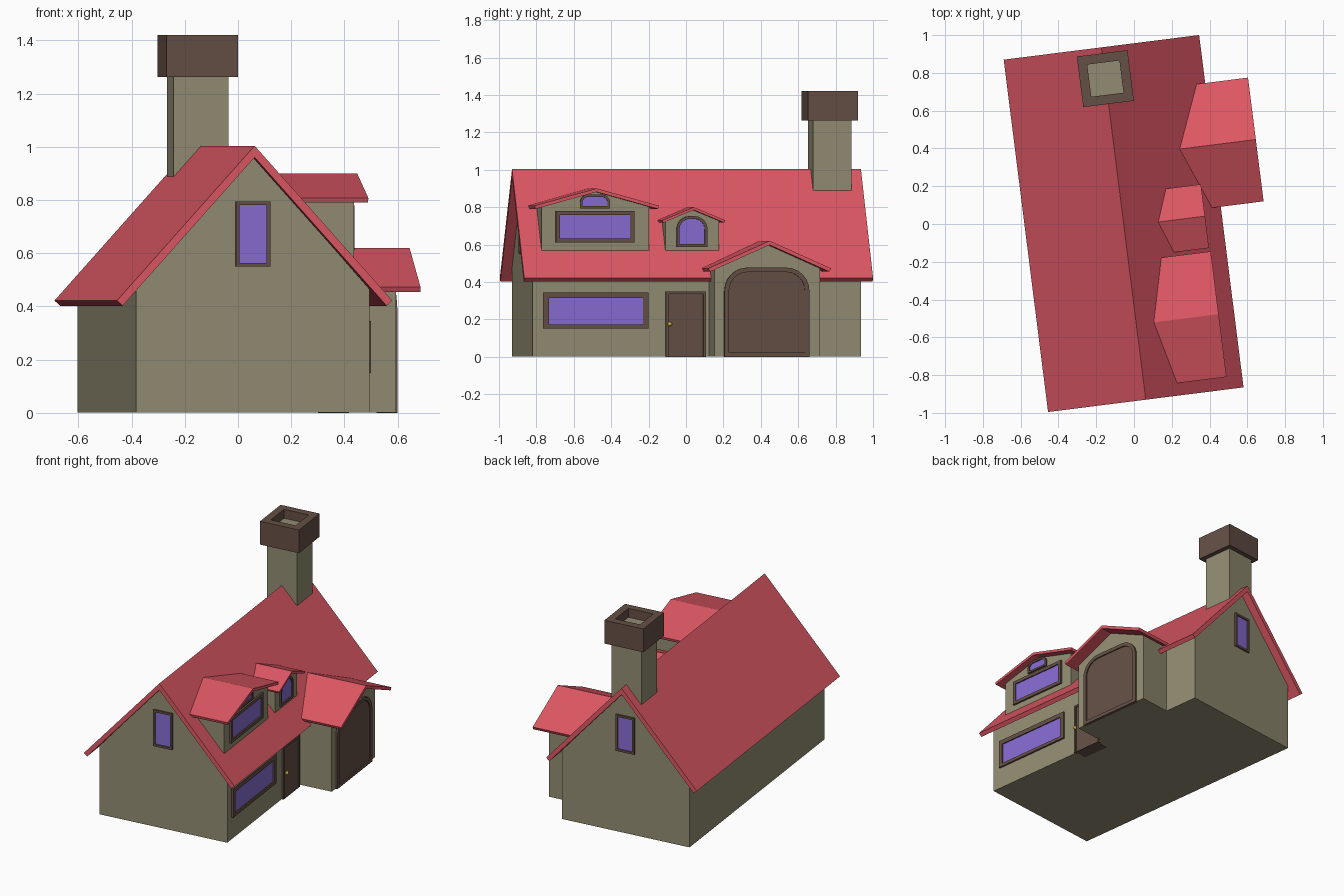
import bpy, bmesh, math
from mathutils import Matrix

if "Cube" in bpy.data.objects:
    bpy.data.objects.remove(bpy.data.objects["Cube"])

# The house is turned a little about z; parts are built in its own frame
M = Matrix.Translation((-0.055, 0.0025, 0)) @ Matrix.Rotation(math.radians(7.18), 4, 'Z')


def material(name, rgb):
    m = bpy.data.materials.new(name)
    m.diffuse_color = (*rgb, 1)
    m.use_nodes = True
    m.node_tree.nodes["Principled BSDF"].inputs["Base Color"].default_value = m.diffuse_color
    return m


WALL = material("wall", (0.29, 0.265, 0.17))
ROOF = material("roof_red", (0.72, 0.095, 0.125))
WOOD = material("brown_trim", (0.13, 0.08, 0.06))
GLASS = material("purple_glass", (0.24, 0.15, 0.65))
BRASS = material("brass", (0.75, 0.5, 0.05))


def finish(name, bm, mat):
    bmesh.ops.recalc_face_normals(bm, faces=bm.faces[:])
    me = bpy.data.meshes.new(name)
    bm.to_mesh(me)
    bm.free()
    me.materials.append(mat)
    ob = bpy.data.objects.new(name, me)
    ob.matrix_world = M
    bpy.context.collection.objects.link(ob)
    return ob


# Placements: (along, height, depth) -> house coordinates
def right(a, z, d):
    return (d, a, z)


def front(a, z, d):
    return (a, -d, z)


def back(a, z, d):
    return (-a, d, z)


def bridge(bm, a, b):
    n = len(a)
    for i in range(n):
        j = (i + 1) % n
        bm.faces.new((a[i], a[j], b[j], b[i]))


def prism(name, pts, near, far, mat, place=right):
    """Extrude a profile; far may depend on height to meet the main roof."""
    bm = bmesh.new()
    f = far if callable(far) else (lambda z: far)
    a = [bm.verts.new(place(p, z, near)) for p, z in pts]
    b = [bm.verts.new(place(p, z, f(z))) for p, z in pts]
    bm.faces.new(a)
    bm.faces.new(b)
    bridge(bm, a, b)
    return finish(name, bm, mat)


def gable(c, half, z0, ze, zt):
    return [(c - half, z0), (c + half, z0), (c + half, ze), (c, zt), (c - half, ze)]


def chevron(c, half, ze, zt, t):
    """Roof slab section with eaves cut square to the slope."""
    ang = math.atan2(zt - ze, half)
    dx, dz = t * math.sin(ang), t * math.cos(ang)
    return [(c - half, ze), (c, zt), (c + half, ze), (c + half - dx, ze - dz),
            (c, zt - t / math.cos(ang)), (c - half + dx, ze - dz)]


def outline(c, half, z0, z1, r):
    """Rectangle, with rounded top corners when r > 0."""
    pts = [(c - half, z0), (c + half, z0)]
    if r <= 0:
        return pts + [(c + half, z1), (c - half, z1)]
    for side, start in ((1, 0), (-1, 90)):
        for i in range(7):
            t = math.radians(start + 15 * i)
            pts.append((c + side * (half - r) + r * math.cos(t), z1 - r + r * math.sin(t)))
    return pts


def opening(name, c, half, z0, z1, wall, border, place=right, r=0, fill=GLASS,
            proud=0.012, inset=0.004, deep=0.01, sill=None):
    """Raised frame ring with a set-back pane or door leaf."""
    sill = border if sill is None else sill
    outer = outline(c, half, z0, z1, r)
    inner = outline(c, half - border, z0 + sill, z1 - border, r - border if r else 0)
    bm = bmesh.new()
    loops = [[bm.verts.new(place(p, z, d)) for p, z in pts]
             for pts, d in ((outer, wall - 0.01), (outer, wall + proud),
                            (inner, wall + proud), (inner, wall - 0.01))]
    for i in range(4):
        bridge(bm, loops[i], loops[(i + 1) % 4])
    finish(name + "_frame", bm, WOOD)
    prism(name + "_panel", inner, wall + inset, wall - deep, fill, place)


def roof_u(z):
    return (0.985 - z) / 1.12


# Main house and roof
prism("house_walls", gable(0, 0.442, 0.002, 0.465, 0.965), 0.885, -0.885, WALL, front)
prism("main_roof", chevron(0, 0.5215, 0.422, 1.004, 0.029), 0.94, -0.94, ROOF, front)

# Garage bay
prism("garage_walls", gable(0.352, 0.285, 0.002, 0.475, 0.60), 0.663,
      lambda z: min(0.43, roof_u(z)), WALL)
prism("garage_roof", chevron(0.354, 0.33, 0.473, 0.62, 0.02), 0.75, roof_u, ROOF)
opening("garage_door", 0.349, 0.229, 0, 0.477, 0.663, 0.024, r=0.125, fill=WOOD)

# Dormers
for name, c, rc, half, rhalf, ze, zt, t, uf in (
        ("large_dormer", -0.541, -0.539, 0.289, 0.335, 0.808, 0.90, 0.018, 0.439),
        ("small_dormer", -0.018, -0.015, 0.145, 0.17, 0.73, 0.80, 0.014, 0.432)):
    slope = (zt - ze) / rhalf
    top = zt - t
    prism(name + "_walls", gable(c, half, 0.56, top - slope * half, top), 0.39, roof_u, WALL)
    prism(name + "_roof", chevron(rc, rhalf, ze, zt, t), uf, roof_u, ROOF)
opening("large_dormer_window", -0.543, 0.211, 0.61, 0.78, 0.39, 0.022)
opening("attic_window", -0.543, 0.081, 0.793, 0.868, 0.39, 0.013, r=0.045)
opening("small_dormer_window", -0.02, 0.083, 0.588, 0.752, 0.39, 0.015, r=0.07)

# Ground floor window and gable windows
opening("ground_window", -0.545, 0.284, 0.15, 0.345, 0.442, 0.03, sill=0.022)
for name, place in (("front_window", front), ("back_window", back)):
    opening(name, 0, 0.065, 0.55, 0.795, 0.885, 0.014, place)

# Entry door with knob
opening("entry_door", -0.06, 0.108, 0, 0.35, 0.442, 0.014, fill=WOOD, deep=0.08, sill=0)
bm = bmesh.new()
bmesh.ops.create_uvsphere(bm, u_segments=10, v_segments=6, radius=0.012,
                          matrix=Matrix.Translation((0.466, -0.148, 0.175)))
finish("door_knob", bm, BRASS)

# Chimney shaft and hollow cap
CV = 0.773
bm = bmesh.new()
bmesh.ops.create_cube(bm, size=1, matrix=Matrix.Translation((0, CV, 1.105))
                      @ Matrix.Diagonal((0.208, 0.208, 0.51, 1)))
finish("chimney_shaft", bm, WALL)
bm = bmesh.new()
rings = [[bm.verts.new((sx * h, CV + sy * h, z)) for sx, sy in ((-1, -1), (1, -1), (1, 1), (-1, 1))]
         for h, z in ((0.135, 1.263), (0.135, 1.42), (0.086, 1.42), (0.086, 1.263))]
for i in range(4):
    bridge(bm, rings[i], rings[(i + 1) % 4])
finish("chimney_cap", bm, WOOD)
